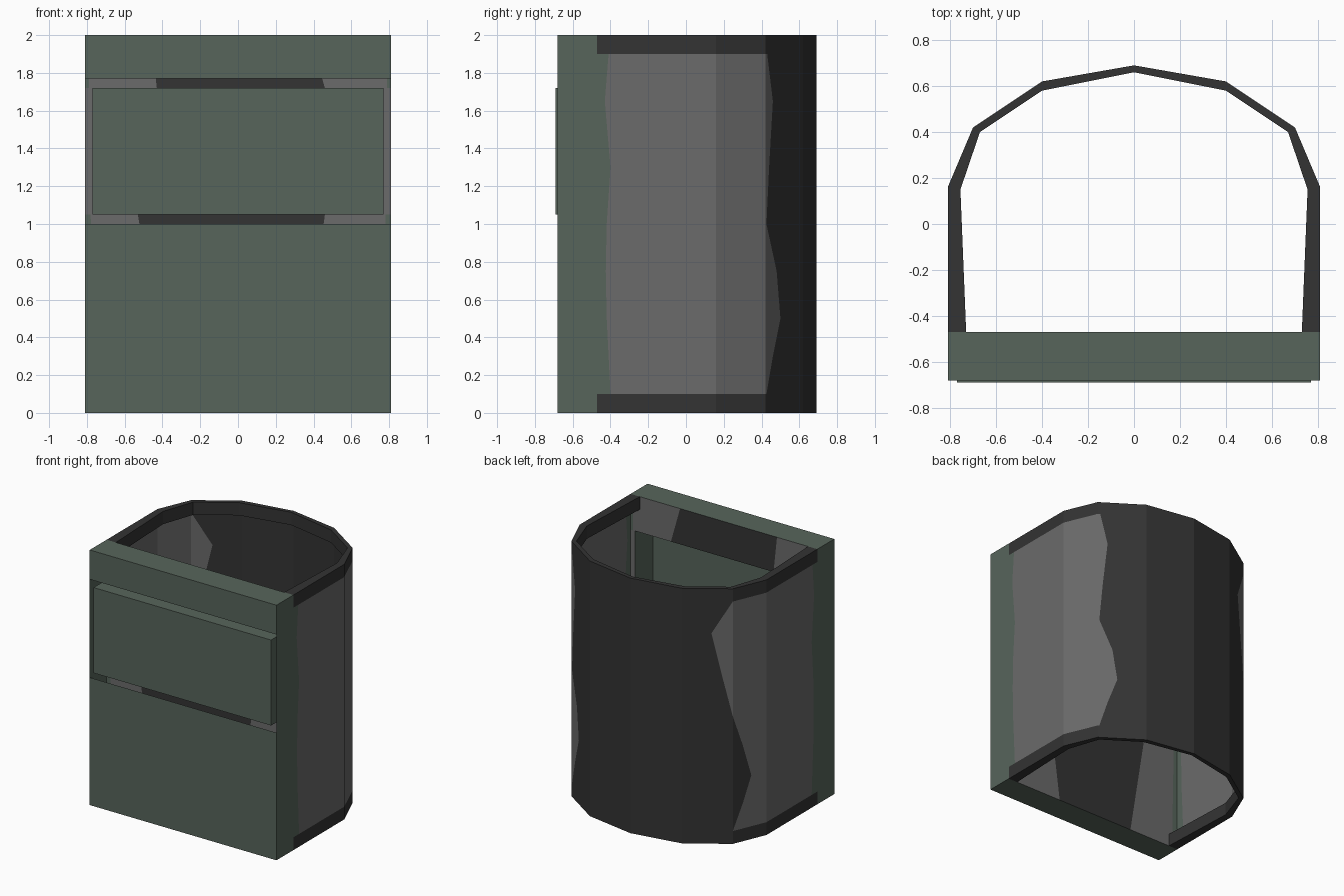
import bpy, bmesh

if "Cube" in bpy.data.objects:
    bpy.data.objects.remove(bpy.data.objects["Cube"])

def mat(name, c):
    m = bpy.data.materials.new(name)
    m.diffuse_color = (*c, 1)
    m.use_nodes = True
    m.node_tree.nodes["Principled BSDF"].inputs["Base Color"].default_value = m.diffuse_color
    return m

MATS = [mat("green_paint", (0.095, 0.13, 0.105)),
        mat("worn_grey", (0.145, 0.145, 0.145)),
        mat("dark_metal", (0.033, 0.033, 0.033))]
GREEN, GREY, DARK = range(3)

def build(name, faces):
    """faces: list of (points, material index)"""
    bm = bmesh.new()
    for pts, m in faces:
        f = bm.faces.new([bm.verts.new(p) for p in pts])
        f.material_index = m
    bmesh.ops.remove_doubles(bm, verts=bm.verts, dist=1e-4)
    bmesh.ops.recalc_face_normals(bm, faces=bm.faces)
    me = bpy.data.meshes.new(name)
    bm.to_mesh(me)
    bm.free()
    for m in MATS:
        me.materials.append(m)
    ob = bpy.data.objects.new(name, me)
    bpy.context.collection.objects.link(ob)
    return ob

def lerp(a, b, t):
    return tuple(p + (q - p) * t for p, q in zip(a, b))

def wall_xz(x0, x1, z0, z1, y):
    return [(x0, y, z0), (x1, y, z0), (x1, y, z1), (x0, y, z1)]

W, YF, YB, YD = 0.81, -0.68, -0.47, -0.69
OUT = [(W, YB), (W, 0.16), (0.70, 0.42), (0.40, 0.62), (0, 0.69)]
INN = [(0.73, YB), (0.755, 0.15), (0.67, 0.40), (0.40, 0.58), (0, 0.66)]

# Curved shell: worn paint edges vary with height
Z = [0.1, 0.3, 0.5, 0.75, 1.0, 1.3, 1.65, 1.9]
G = [-0.40, -0.41, -0.42, -0.425, -0.42, -0.40, -0.43, -0.41]
EDGE = {1: [0.03, 0.2, 0.4, 0.3, 0.03, 0.1, 0.2, 0.05],
        -1: [0, -0.3, -0.55, -0.3, 0, 0.2, 0.42, 0]}
COLS = [GREEN, GREY, GREY, DARK, GREY, DARK, DARK]
shell = []
for s in (1, -1):
    rows = []
    for z, g, e in zip(Z, G, EDGE[s]):
        row = [OUT[0], (W, g), OUT[1],
               lerp(OUT[2], OUT[1], max(-e, 0)), OUT[2],
               lerp(OUT[2], OUT[3], max(e, 0)), OUT[3], OUT[4]]
        rows.append([(s * x, y, z) for x, y in row])
    for a, b in zip(rows, rows[1:]):
        for i, m in enumerate(COLS):
            quad = [a[i], a[i + 1], b[i + 1], b[i]]
            pts = [p for k, p in enumerate(quad) if p != quad[k - 1]]
            if len(pts) > 2:
                shell.append((pts, m))
build("curved_shell", shell)

# Top and bottom rims
for name, z0, z1 in (("bottom_rim", 0, 0.1), ("top_rim", 1.9, 2)):
    o = OUT + [(-x, y) for x, y in OUT[-2::-1]]
    n = INN + [(-x, y) for x, y in INN[-2::-1]]
    sec = [[(*a, z0), (*a, z1), (*b, z1), (*b, z0)] for a, b in zip(o, n)]
    fs = [([a[k], a[k - 1], b[k - 1], b[k]], DARK)
          for a, b in zip(sec, sec[1:]) for k in range(4)]
    build(name, fs + [(sec[0], DARK), (sec[-1], DARK)])

# Inner panel behind the front, with an opening into the door
def band(z0, z1, lo, hi):
    fs = []
    for i, m in enumerate((GREEN, GREY, DARK, GREY, GREEN)):
        fs.append(([(lo[i], YB, z0), (lo[i + 1], YB, z0),
                    (hi[i + 1], YB, z1), (hi[i], YB, z1)], m))
    return fs
panel = band(0, 1.05, (-W, -0.76, -0.36, 0.32, 0.78, W), (-W, -0.78, -0.53, 0.46, 0.78, W))
panel += band(1.72, 2, (-W, -0.79, -0.43, 0.46, 0.79, W), (-W, -0.79, -0.46, 0.38, 0.79, W))
for x in (-W, 0.77):
    panel.append((wall_xz(x, x + 0.04, 1.05, 1.72, YB), GREY))
build("inner_panel", panel)

# Open-backed door pushed forward from the panel
back = wall_xz(-0.77, 0.77, 1.05, 1.72, YB)
front = wall_xz(-0.77, 0.77, 1.05, 1.72, YD)
build("door", [(front, GREEN)] +
      [([back[k - 1], back[k], front[k], front[k - 1]], GREEN) for k in range(4)])

# Front casing: sheets above and below the door, sides and caps
case = [(wall_xz(-W, W, 0, 1.0, YF), GREEN), (wall_xz(-W, W, 1.77, 2, YF), GREEN)]
for x in (-W, W):
    case.append(([(x, YF, 0), (x, YB, 0), (x, YB, 2), (x, YF, 2)], GREEN))
for z in (0, 2):
    case.append(([(-W, YF, z), (W, YF, z), (W, YB, z), (-W, YB, z)], GREEN))
build("front_casing", case)
